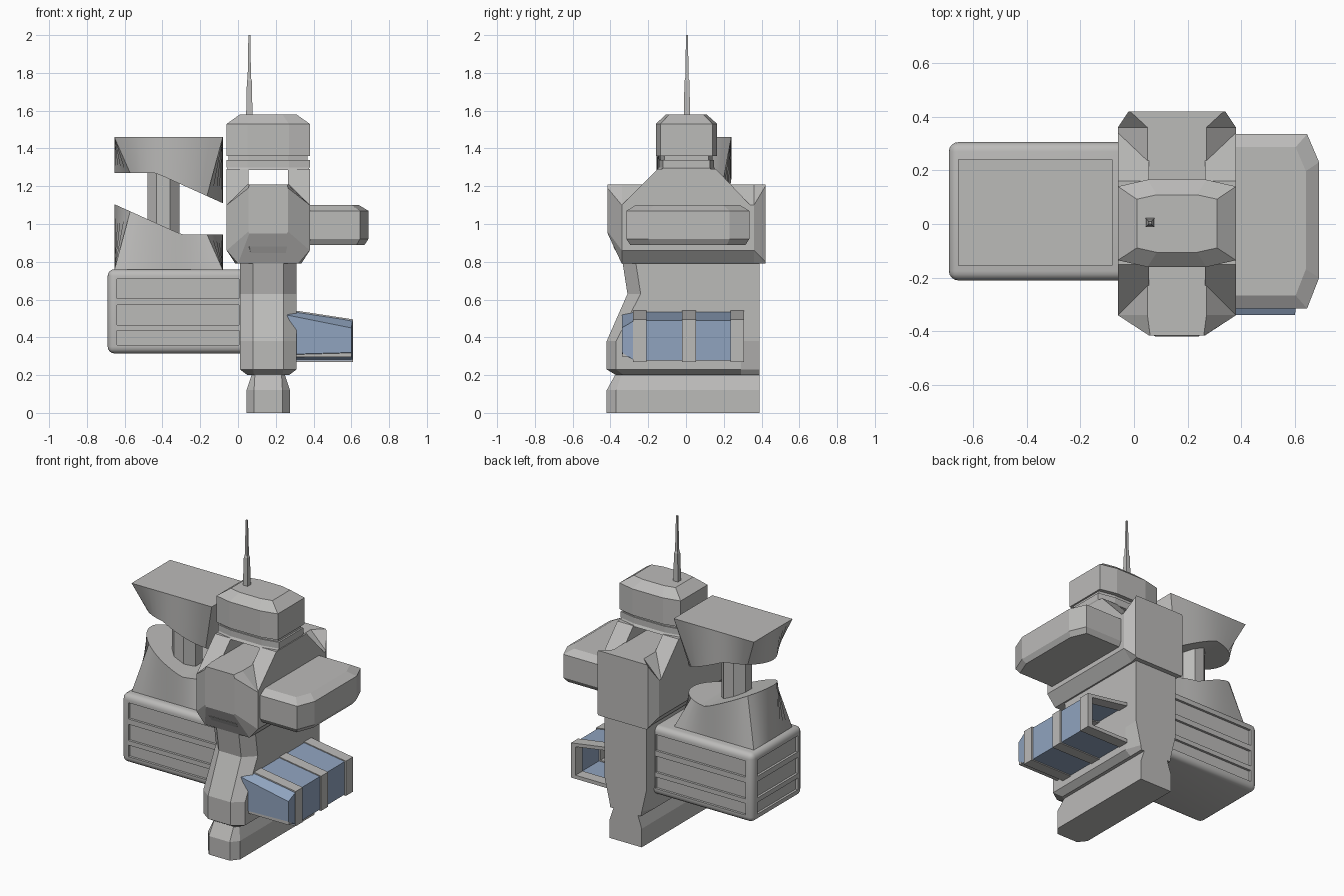
import bpy, bmesh, math

cube = bpy.data.objects.get("Cube")
if cube:
    bpy.data.objects.remove(cube, do_unlink=True)


def material(name, colour):
    m = bpy.data.materials.new(name)
    m.use_nodes = True
    m.diffuse_color = (*colour, 1)
    bsdf = next(n for n in m.node_tree.nodes if n.type == 'BSDF_PRINCIPLED')
    bsdf.inputs["Base Color"].default_value = (*colour, 1)
    return m


GREY = material("hull grey", (0.5, 0.495, 0.485))
BLUE = material("glass blue", (0.28, 0.37, 0.52))
MID = 0.16  # x of the central tower


def finish(name, bm, mat, smooth=False):
    bmesh.ops.recalc_face_normals(bm, faces=bm.faces[:])
    mesh = bpy.data.meshes.new(name)
    bm.to_mesh(mesh)
    bm.free()
    mesh.materials.append(mat)
    ob = bpy.data.objects.new(name, mesh)
    bpy.context.collection.objects.link(ob)
    if smooth:
        shade(ob)
    return ob


def shade(ob):
    bpy.ops.object.select_all(action='DESELECT')
    ob.select_set(True)
    bpy.context.view_layer.objects.active = ob
    bpy.ops.object.shade_smooth_by_angle(angle=math.radians(30))


def skin(bm, rings, wrap=False, caps=True):
    """Join equal-length rings of points with quads."""
    vs = [[bm.verts.new(p) for p in r] for r in rings]
    n = len(vs[0])
    pairs = list(zip(vs, vs[1:])) + ([(vs[-1], vs[0])] if wrap else [])
    for a, b in pairs:
        for i in range(n):
            j = (i + 1) % n
            bm.faces.new((a[i], a[j], b[j], b[i]))
    if caps and not wrap:
        bm.faces.new(vs[0])
        bm.faces.new(vs[-1])
    return vs


def loft(name, rings, mat=GREY, wrap=False):
    bm = bmesh.new()
    skin(bm, rings, wrap)
    return finish(name, bm, mat)


def add_box(bm, x0, x1, y0, y1, z0, z1):
    skin(bm, [[(x0, y0, z), (x1, y0, z), (x1, y1, z), (x0, y1, z)] for z in (z0, z1)])


def mirrored(half):
    """Close a half outline of (offset, other) pairs around the tower axis."""
    return [(MID - u, v) for u, v in half] + [(MID + u, v) for u, v in reversed(half)]


# Foot and column: plan outlines with chamfered fronts, stacked upwards
def plan(z, w, wb, front, fw, c):
    half = [(wb, 0.39), (w, 0.29), (w, front + c), (fw, front)]
    return [(x, y, z) for x, y in mirrored(half)]


loft("foot", [plan(0, .115, .115, -.42, .075, .05),
              plan(.12, .115, .115, -.42, .075, .05),
              plan(.21, .085, .085, -.37, .07, .03)])
loft("column", [plan(.2, .11, .11, -.37, .075, .04),
                plan(.23, .15, .115, -.42, .08, .05),
                plan(.38, .15, .15, -.42, .08, .05),
                plan(.63, .15, .15, -.31, .08, .07),
                plan(.79, .15, .15, -.335, .08, .07),
                plan(.88, .11, .11, -.385, .1, .04)])


# Chest block: octagonal sections running front to back
def section(y, w, low, high, wt, top, wb, bottom):
    half = [(wb, bottom), (w, low), (w, high), (wt, top)]
    return [(x, y, z) for x, z in mirrored(half)]


loft("chest_block", [section(-.415, .105, .96, 1.19, .1, 1.21, .1, .95),
                     section(-.34, .22, .86, 1.1, .11, 1.21, .16, .79),
                     section(.36, .22, .86, 1.1, .11, 1.21, .16, .79),
                     section(.42, .18, .8, 1.2, .175, 1.21, .175, .79)])

# Sloping shoulders either side of an open channel
for side, s in (("left", 1), ("right", -1)):
    profile = [(-.34, 1.1), (-.15, 1.29), (.16, 1.29), (.34, 1.1)]
    loft(side + "_shoulder",
         [[(MID + s * u, y, z) for y, z in profile] for u in (.105, .22)])


# Head with a grooved neck ring and sloped cap
def head_ring(z, kx, ky):
    half = [(.11, .165), (.22, .14), (.22, -.135), (.11, -.16)]
    return [(MID + (x - MID) * kx, y * ky, z) for x, y in mirrored(half)]


loft("head", [head_ring(*r) for r in (
    (1.285, .96, .96), (1.3, 1, .9), (1.34, 1, .9), (1.34, .95, .85),
    (1.36, .95, .85), (1.36, 1, 1), (1.53, 1, 1), (1.58, .68, .66))])

# Antenna
loft("antenna", [[(.06 + a * w, .005 + b * w, z)
                  for a, b in ((-1, -1), (1, -1), (1, 1), (-1, 1))]
                 for z, w in ((1.57, .017), (1.76, .013), (1.77, .009), (2, .005))])

# Upper side pod
pod = [(.36, -.315), (.645, -.315), (.69, -.2), (.69, .23), (.645, .335), (.36, .335)]
loft("upper_pod", [[(.36 + (x - .36) * k, .01 + (y - .01) * k, z) for x, y in pod]
                   for z, k in ((.89, .94), (.92, 1), (1.07, 1), (1.1, .85))])

# Lower side gallery: hollow glass tube, ribs and tapered nose
outline = [(.25, .27), (.61, .27), (.61, .495), (.25, .55)]


def tube(name, y0, y1, outer, inner, mat):
    def ring(y, k):
        return [(.43 + (x - .43) * k, y, .4 + (z - .4) * k) for x, z in outline]
    loft(name, [ring(y0, outer), ring(y1, outer), ring(y1, inner), ring(y0, inner)],
         mat, wrap=True)


tube("gallery_glass", -.28, .29, .95, .88, BLUE)
for i, y in enumerate((-.28, -.02, .235)):
    tube("gallery_rib_%d" % (i + 1), y, y + .072, 1, .82, GREY)
nose = [(.25, .31), (.6, .32), (.6, .45), (.25, .52)]
loft("gallery_nose", [[(.43 + (x - .43) * .98, -.27, .4 + (z - .4) * .96) for x, z in outline],
                      [(x, -.34, z) for x, z in nose]], BLUE)
bm = bmesh.new()
add_box(bm, .25, .6, -.335, -.27, .295, .318)
finish("gallery_sill", bm, GREY)

# Container: rounded box with three slots on each exposed side
bm = bmesh.new()
add_box(bm, -.69, .1, -.21, .305, .315, .76)
container = finish("container", bm, GREY)
bevel = container.modifiers.new("round", 'BEVEL')
bevel.width = .035
bevel.segments = 4
bm = bmesh.new()
for z0, z1 in ((.36, .435), (.465, .57), (.605, .71)):
    add_box(bm, -.64, .005, -.3, -.195, z0, z1)
    add_box(bm, -.64, .005, .29, .4, z0, z1)
    add_box(bm, -.8, -.675, -.16, .255, z0, z1)
cutter = finish("slot_cutter", bm, GREY)
cutter.hide_render = True
cut = container.modifiers.new("slots", 'BOOLEAN')
cut.operation = 'DIFFERENCE'
cut.solver = 'EXACT'
cut.object = cutter
bpy.context.view_layer.objects.active = container
for name in ("round", "slots"):
    bpy.ops.object.modifier_apply(modifier=name)
bpy.data.objects.remove(cutter, do_unlink=True)
shade(container)


# Funnels: rectangle blending to an ellipse with a folded, slanted end
def funnel(name, z, flip, n=48):
    cx, cy, rx, ry = -.3675, .0425, .2875, .1975
    flat, tip = [], []
    for i in range(n):
        a = 2 * math.pi * i / n
        c, s = math.cos(a), math.sin(a)
        m = max(abs(c), abs(s))
        height = .19 + .16 * max(0, .235 - c) / 1.235
        flat.append((cx + flip * rx * c / m, cy + ry * s / m, z))
        tip.append((cx + flip * rx * c, cy + ry * s, z + flip * height))
    bm = bmesh.new()
    base, end = skin(bm, [flat, tip], caps=False)
    bm.faces.new(base)
    # strips across the slanted end
    for k in range(n // 2):
        strip = [end[k], end[k + 1], end[n - k - 1], end[(n - k) % n]]
        bm.faces.new(list(dict.fromkeys(strip)))
    finish(name, bm, GREY, smooth=True)


funnel("lower_funnel", .755, 1)
funnel("upper_funnel", 1.46, -1)

# Octagonal post between the funnels
angles = [math.pi * (i + .5) / 4 for i in range(8)]
loft("funnel_post", [[(-.395 + .092 * math.cos(a), .0425 + .092 * math.sin(a), z)
                      for a in angles] for z in (.85, 1.35)])
